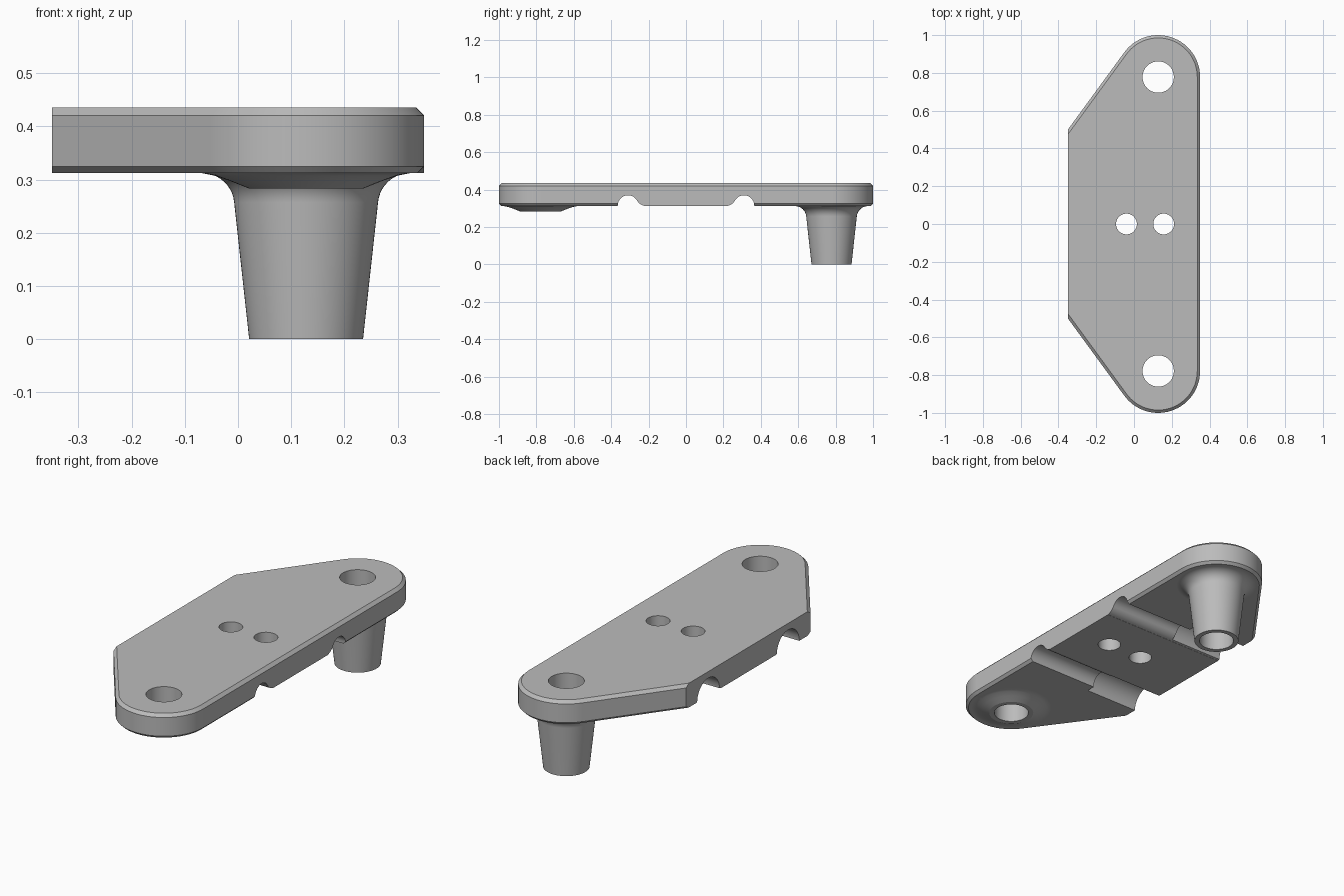
import bpy, bmesh
from math import sin, cos, acos, atan2, hypot, pi, radians

if "Cube" in bpy.data.objects:
    bpy.data.objects.remove(bpy.data.objects["Cube"], do_unlink=True)

HALF, BOTTOM, TOP = 0.35, 0.312, 0.435      # plate half width and heights
END_R = 0.222                               # rounded plate ends
CX, CY = HALF - END_R, 1 - END_R            # centre of each rounded end

grey = bpy.data.materials.new("plain_grey")
grey.use_nodes = True
grey.diffuse_color = (0.5, 0.5, 0.5, 1)
grey.node_tree.nodes["Principled BSDF"].inputs["Base Color"].default_value = (0.5, 0.5, 0.5, 1)


def loft(name, rings):
    """Solid from stacked rings of points, capped at both ends."""
    bm = bmesh.new()
    loops = [[bm.verts.new(p) for p in ring] for ring in rings]
    n = len(loops[0])
    for a, b in zip(loops, loops[1:]):
        for i in range(n):
            j = (i + 1) % n
            bm.faces.new((a[i], a[j], b[j], b[i]))
    bm.faces.new(loops[0][::-1])
    bm.faces.new(loops[-1])
    bmesh.ops.recalc_face_normals(bm, faces=bm.faces)
    mesh = bpy.data.meshes.new(name)
    bm.to_mesh(mesh)
    bm.free()
    mesh.materials.append(grey)
    ob = bpy.data.objects.new(name, mesh)
    bpy.context.collection.objects.link(ob)
    return ob


def lathe(name, x, y, profile, n=64):
    return loft(name, [[(x + r * cos(2 * pi * i / n), y + r * sin(2 * pi * i / n), z)
                        for i in range(n)] for r, z in profile])


def extrude_x(name, profile, x0, x1):
    return loft(name, [[(x, y, z) for y, z in profile] for x in (x0, x1)])


def arc(cx, cy, r, a0, a1, n):
    return [(cx + r * cos(radians(a0 + (a1 - a0) * i / n)),
             cy + r * sin(radians(a0 + (a1 - a0) * i / n))) for i in range(n + 1)]


def combine(target, other, operation):
    mod = target.modifiers.new(operation.lower(), "BOOLEAN")
    mod.object, mod.operation, mod.solver = other, operation, "EXACT"
    bpy.context.view_layer.objects.active = target
    bpy.ops.object.modifier_apply(modifier=mod.name)
    bpy.data.objects.remove(other, do_unlink=True)


# Plate outline: two rounded ends, slanted sides meeting a flat left-hand edge
dx, dy = -HALF - CX, 0.5 - CY
slant = atan2(dy, dx) + 2 * pi - acos(END_R / hypot(dx, dy))


def outline(inset, z):
    r = END_R - inset
    half = arc(CX, CY, r, 0, slant * 180 / pi, 28)
    half.append((-HALF, CY + (r - cos(slant) * dx) / sin(slant)))
    return [(x, y, z) for x, y in half] + [(x, -y, z) for x, y in reversed(half)]


plate = loft("mounting_plate", [outline(0.013, BOTTOM), outline(0, 0.325),
                                outline(0, 0.42), outline(0.015, TOP)])

# Square lower edge between the two grooves
combine(plate, extrude_x("square_edge", [(-0.26, BOTTOM), (0.26, BOTTOM),
                                         (0.26, 0.38), (-0.26, 0.38)], 0.3, HALF), "UNION")

# Tall tapered peg at the back, low boss at the front, both flared into the plate
flare = arc(0.195, BOTTOM - 0.06, 0.06, 175, 90, 10)
peg = lathe("tapered_peg", CX, CY, [(0.107, 0)] + flare + [(0.195, 0.37)])
boss = lathe("low_boss", CX, -CY, [(0.107, 0.283), (0.142, 0.297), (0.17, 0.307),
                                   (0.195, BOTTOM), (0.195, 0.37)])
combine(plate, peg, "UNION")
combine(plate, boss, "UNION")

# Cross grooves: narrow with a rounded inner lip, widening towards the left-hand edge
narrow = arc(0.31, 0.315, 0.055, 0, 150, 16) + arc(0.2095, 0.373, 0.061, -30, -80, 8)
narrow += [(narrow[-1][0], 0.25), (0.365, 0.25)]
wide = arc(0.32, BOTTOM, 0.09, 0, 180, 24) + [(0.23, 0.25), (0.41, 0.25)]
for side in (-1, 1):
    for profile, x0, x1 in ((narrow, -0.5, 0.5), (wide, -0.5, -0.05)):
        cutter = extrude_x("groove_cutter", [(side * y, z) for y, z in profile], x0, x1)
        combine(plate, cutter, "DIFFERENCE")

# Through holes: one in each end, two small ones in the middle
for x, y, r in ((CX, CY, 0.083), (CX, -CY, 0.083), (-0.04, 0, 0.055), (0.157, 0, 0.055)):
    combine(plate, lathe("hole_cutter", x, y, [(r, -0.1), (r, 0.6)], 48), "DIFFERENCE")

# Smooth curved walls, crisp edges
bpy.ops.object.select_all(action="DESELECT")
plate.select_set(True)
bpy.context.view_layer.objects.active = plate
bpy.ops.object.shade_smooth_by_angle(angle=radians(20))
weighted = plate.modifiers.new("weighted_normals", "WEIGHTED_NORMAL")
weighted.keep_sharp = True
